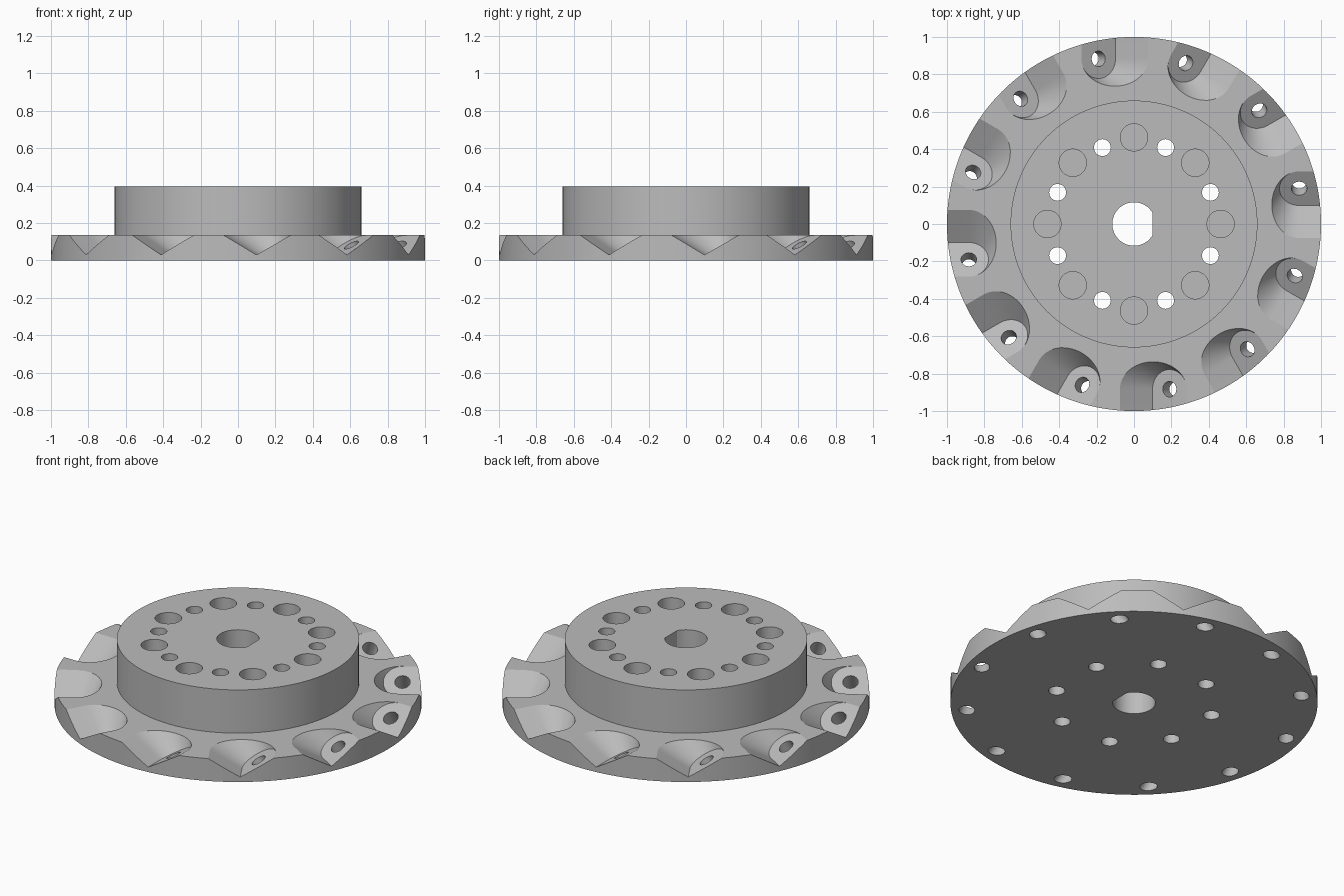
import bpy, bmesh, math
from math import sin, cos, tan, radians, pi
from mathutils import Matrix

cube = bpy.data.objects.get("Cube")
if cube:
    bpy.data.objects.remove(cube, do_unlink=True)

FLANGE_TOP, HUB_TOP = 0.135, 0.395
TILT, FLARE = radians(30), radians(29)
POCKETS = 12

grey = bpy.data.materials.new("machined grey")
grey.use_nodes = True
colour = (0.5, 0.5, 0.5, 1)
grey.diffuse_color = colour
grey.node_tree.nodes["Principled BSDF"].inputs["Base Color"].default_value = colour


def loft(bm, lower, upper, matrix=Matrix()):
    """Closed solid between two loops of equal length."""
    a = [bm.verts.new(matrix @ Matrix.Translation(p).to_translation()) for p in lower]
    b = [bm.verts.new(matrix @ Matrix.Translation(p).to_translation()) for p in upper]
    n = len(a)
    bm.faces.new(a[::-1])
    bm.faces.new(b)
    for i in range(n):
        j = (i + 1) % n
        bm.faces.new((a[i], a[j], b[j], b[i]))


def circle(r, z, n):
    return [(r * cos(2 * pi * i / n), r * sin(2 * pi * i / n), z) for i in range(n)]


def rod(bm, r, z0, z1, n, matrix=Matrix()):
    loft(bm, circle(r, z0, n), circle(r, z1, n), matrix)


def make(name, bm):
    bmesh.ops.recalc_face_normals(bm, faces=bm.faces)
    mesh = bpy.data.meshes.new(name)
    bm.to_mesh(mesh)
    bm.free()
    mesh.materials.append(grey)
    obj = bpy.data.objects.new(name, mesh)
    bpy.context.collection.objects.link(obj)
    return obj


def combine(target, tool, operation):
    mod = target.modifiers.new(operation.lower(), "BOOLEAN")
    mod.operation, mod.solver, mod.object = operation, "EXACT", tool
    bpy.context.view_layer.objects.active = target
    bpy.ops.object.modifier_apply(modifier=mod.name)
    bpy.data.objects.remove(tool, do_unlink=True)


def slot(r, z, n=24):
    """Slot outline with a round inner end, open towards +x."""
    arc = [(-r * sin(pi * i / n), r * cos(pi * i / n), z) for i in range(n + 1)]
    return [(0.5, r, z)] + arc + [(0.5, -r, z)]


# Flange and hub
bm = bmesh.new()
rod(bm, 1.0, 0, FLANGE_TOP, 192)
flange = make("flanged_hub", bm)
bm = bmesh.new()
rod(bm, 0.66, 0.1, HUB_TOP, 128)
hub = make("hub", bm)

# Tilted flared pockets round the rim, each with a screw hole square to its seat
pockets, screws = bmesh.new(), bmesh.new()
seat_r, depth = 0.105, 0.23
for k in range(POCKETS):
    place = (Matrix.Rotation(2 * pi * k / POCKETS, 4, "Z")
             @ Matrix.Translation((0.883, 0.19, FLANGE_TOP - seat_r * sin(TILT)))
             @ Matrix.Rotation(TILT, 4, "X"))
    loft(pockets, slot(seat_r, 0), slot(seat_r + depth * tan(FLARE), depth), place)
    rod(screws, 0.042, -0.2, 0.05, 32, place)
combine(flange, make("pocket_cutter", pockets), "DIFFERENCE")
combine(flange, make("screw_cutter", screws), "DIFFERENCE")
combine(flange, hub, "UNION")

# Hub holes: alternating wide blind holes and narrow through holes, and a D-shaped bore
holes = bmesh.new()
for k in range(8):
    turn = Matrix.Rotation(pi * k / 4, 4, "Z")
    rod(holes, 0.073, FLANGE_TOP, 0.5, 40, turn @ Matrix.Translation((0.463, 0, 0)))
    half = turn @ Matrix.Rotation(pi / 8, 4, "Z")
    rod(holes, 0.045, -0.1, 0.5, 32, half @ Matrix.Translation((0.442, 0, 0)))
flat = math.acos(0.1 / 0.116)
angles = [flat + (2 * pi - 2 * flat) * i / 48 for i in range(49)]
bore = [[(0.116 * cos(a), 0.116 * sin(a), z) for a in angles] for z in (-0.1, 0.5)]
loft(holes, *bore)
combine(flange, make("hole_cutter", holes), "DIFFERENCE")

# Smooth curved walls, crisp edges
bpy.ops.object.select_all(action="DESELECT")
flange.select_set(True)
bpy.context.view_layer.objects.active = flange
bpy.ops.object.shade_smooth_by_angle(angle=radians(25))
